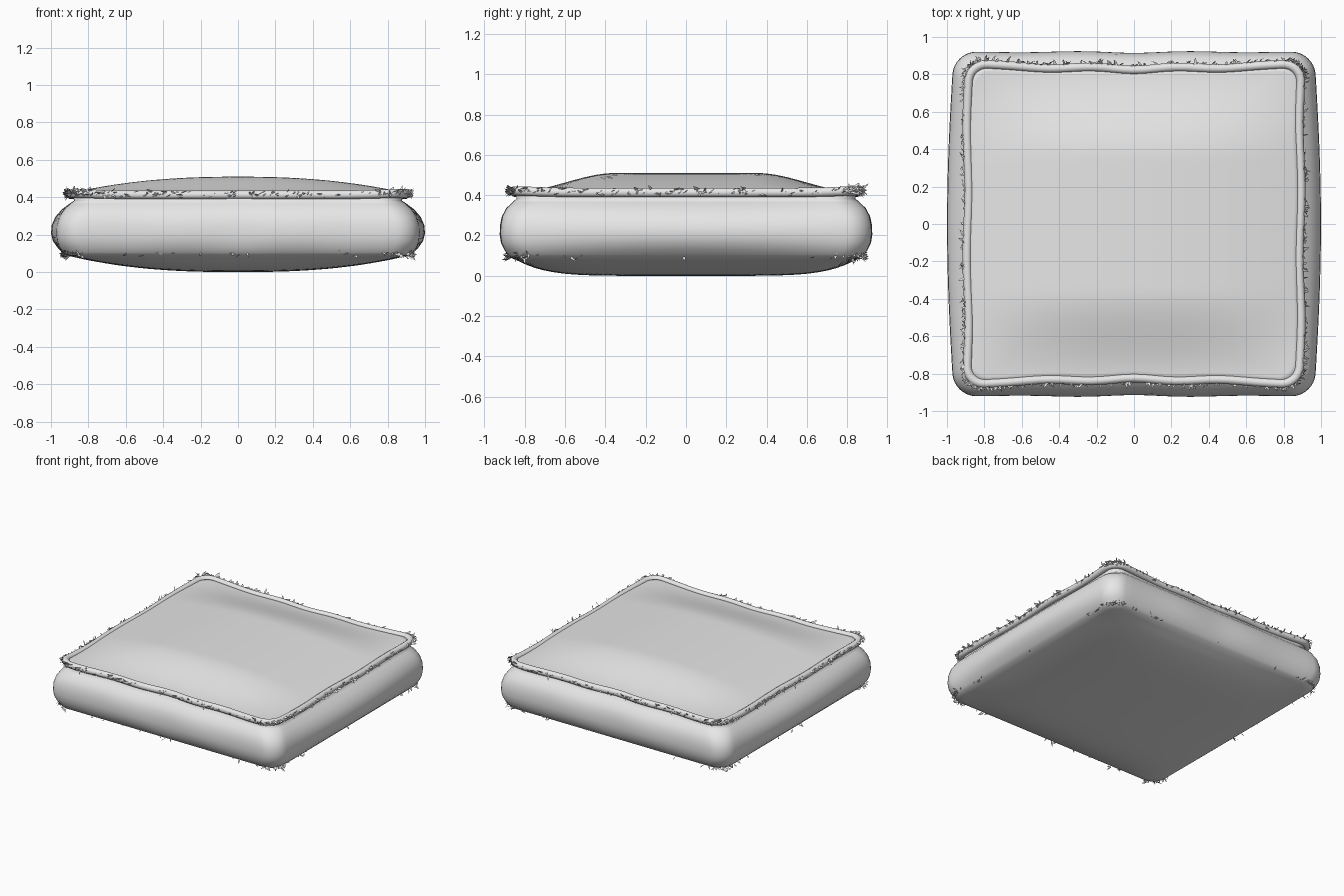
import bpy, bmesh, math, random
from mathutils import Vector

if "Cube" in bpy.data.objects:
    bpy.data.objects.remove(bpy.data.objects["Cube"])

random.seed(4)
fabric = bpy.data.materials.new("light grey fabric")
fabric.diffuse_color = (0.8, 0.8, 0.8, 1)
fabric.use_nodes = True
fabric.node_tree.nodes["Principled BSDF"].inputs["Base Color"].default_value = fabric.diffuse_color
SIDE, ARC = 28, 8


def outline(a, b, r):
    """Rounded rectangle, same point count for every size."""
    pts = []
    corners = [(1, 1, 0), (-1, 1, 90), (-1, -1, 180), (1, -1, 270)]
    for i, (sx, sy, start) in enumerate(corners):
        c = Vector((sx * (a - r), sy * (b - r)))
        for k in range(ARC + 1):
            t = math.radians(start + 90 * k / ARC)
            pts.append(c + r * Vector((math.cos(t), math.sin(t))))
        nx, ny, ns = corners[(i + 1) % 4]
        t = math.radians(start + 90)
        d = r * Vector((math.cos(t), math.sin(t)))
        p, q = c + d, Vector((nx * (a - r), ny * (b - r))) + d
        pts += [p.lerp(q, k / SIDE) for k in range(1, SIDE)]
    return pts


def clamp(v):
    return max(0.0, min(1.0, v))


def top_z(x, y):
    g = 1 - clamp(abs(x) / 0.92) ** 2.3
    t = clamp((abs(y) - 0.35) / 0.49)
    return 0.418 + 0.092 * g * (1 - t * t * (3 - 2 * t))


def bottom_z(x, y):
    g = 1 - clamp(abs(x) / 0.92) ** 2.5
    h = 1 - clamp(abs(y) / 0.86) ** 6
    return 0.09 * (1 - g * h)


def seam_shape(p, z):
    """Front and back seams pulled in between the corners, with slight waves."""
    x, y = p
    pull = 0.035 * (1 - clamp(abs(x) / 0.9) ** 3) + 0.01 * math.cos(x * 13) * (1 - abs(x))
    lift = 0.012 * clamp(abs(x) / 0.9) ** 6 * clamp(abs(y) / 0.86) ** 6
    return Vector((x + 0.006 * math.sin(y * 9) * abs(x), y * (1 - pull), z + lift))


def make_object(name, bm, smooth=True):
    me = bpy.data.meshes.new(name)
    bm.to_mesh(me)
    bm.free()
    me.materials.append(fabric)
    for f in me.polygons:
        f.use_smooth = smooth
    ob = bpy.data.objects.new(name, me)
    bpy.context.collection.objects.link(ob)
    return ob


def loft(name, rings, closed=False):
    bm = bmesh.new()
    vs = [[bm.verts.new(p) for p in ring] for ring in rings]
    n = len(vs[0])
    pairs = list(zip(vs, vs[1:])) + ([(vs[-1], vs[0])] if closed else [])
    for lo, hi in pairs:
        for i in range(n):
            j = (i + 1) % n
            bm.faces.new((lo[i], lo[j], hi[j], hi[i]))
    if not closed:
        bm.faces.new(vs[0][::-1])
        bm.faces.new(vs[-1])
    bmesh.ops.recalc_face_normals(bm, faces=bm.faces)
    return make_object(name, bm)


# cushion body: puffed underside, bulging walls, puffed top
rings = []
low = outline(0.92, 0.87, 0.1)
for k in range(1, 22):
    s = 0.02 + 0.98 * k / 21
    rings.append([Vector((p.x * s, p.y * s, bottom_z(p.x * s, p.y * s))) for p in low])
walls = [(0.935, 0.885, 0.105, 0.1), (0.95, 0.9, 0.13, 0.4), (0.96, 0.915, 0.165, 0.8),
         (0.963, 0.92, 0.205, 1), (0.96, 0.919, 0.25, 1), (0.948, 0.91, 0.295, 0.8),
         (0.925, 0.89, 0.335, 0.5), (0.895, 0.86, 0.365, 0.2), (0.875, 0.84, 0.383, 0)]
for a, b, z, bulge in walls:
    ring = []
    for x, y in outline(a, b, 0.12):
        m = max(0, math.cos(y / 0.93 * math.pi / 2))
        wave = 0.006 * math.cos(x * 10) * clamp(abs(y) / b) ** 4 * (1 - abs(x))
        ring.append(Vector((x * (1 + 0.038 * bulge * m), y * (1 - wave * bulge), z)))
    rings.append(ring)
seam = outline(0.89, 0.858, 0.09)
for k in range(24):
    s = 1 - 0.98 * k / 23
    ring = []
    for p in seam:
        v = seam_shape(p, 0)
        x, y = v.x * s, v.y * s
        ring.append(Vector((x, y, top_z(x, y) + v.z * s ** 6)))
    rings.append(ring)
body = loft("cushion_body", rings)

# raised welt around the top edge
welt = []
for k in range(10):
    t = 2 * math.pi * k / 10
    o = 0.024 * math.cos(t)
    welt.append([seam_shape(p, 0.413 + 0.024 * math.sin(t))
                 for p in outline(0.888 + o, 0.862 + o, 0.1 + o)])
loft("top_welt", welt, closed=True)


# frayed threads: small tapered blades scattered along each seam
def fringe(name, path, count, density, up):
    bm = bmesh.new()
    made = 0
    while made < count:
        i = random.randrange(len(path))
        p, q = path[i], path[(i + 1) % len(path)]
        base = p.lerp(q, random.random())
        if random.random() > density(base):
            continue
        along = (q - p).normalized()
        out = Vector((along.y, -along.x, 0))
        base = base + Vector((0, 0, random.uniform(-0.015, 0.015)))
        tip = (out * random.uniform(0.2, 1) + along * random.uniform(-1.2, 1.2)
               + Vector((0, 0, up + random.uniform(-0.6, 0.6)))).normalized()
        length = random.uniform(0.018, 0.042)
        w = along * random.uniform(0.004, 0.009) + Vector((0, 0, 0.004))
        mid = base + tip * length * 0.55 + out * 0.004
        a, b = bm.verts.new(base - w), bm.verts.new(base + w)
        c, d = bm.verts.new(mid + w * 0.7), bm.verts.new(mid - w * 0.7)
        e = bm.verts.new(base + tip * length)
        bm.faces.new((a, b, c, d))
        bm.faces.new((d, c, e))
        made += 1
    make_object(name, bm, False)


def corner_density(p):
    corner = abs(p.x) > 0.72 and abs(p.y) > 0.72
    tuft = min(abs(abs(p.x) - 0.55), abs(p.x), abs(abs(p.y) - 0.58), abs(p.y)) < 0.06
    return 1.0 if corner else (0.3 if tuft else 0.03)


top_path = [seam_shape(p, 0.418) for p in outline(0.905, 0.88, 0.11)]
fringe("top_fringe", top_path, 520,
       lambda p: 1 if abs(p.x) > 0.75 and abs(p.y) > 0.75 else 0.6, 0.05)
low_path = [Vector((p.x, p.y, 0.1)) for p in outline(0.925, 0.876, 0.1)]
fringe("bottom_fringe", low_path, 190, corner_density, -0.25)
